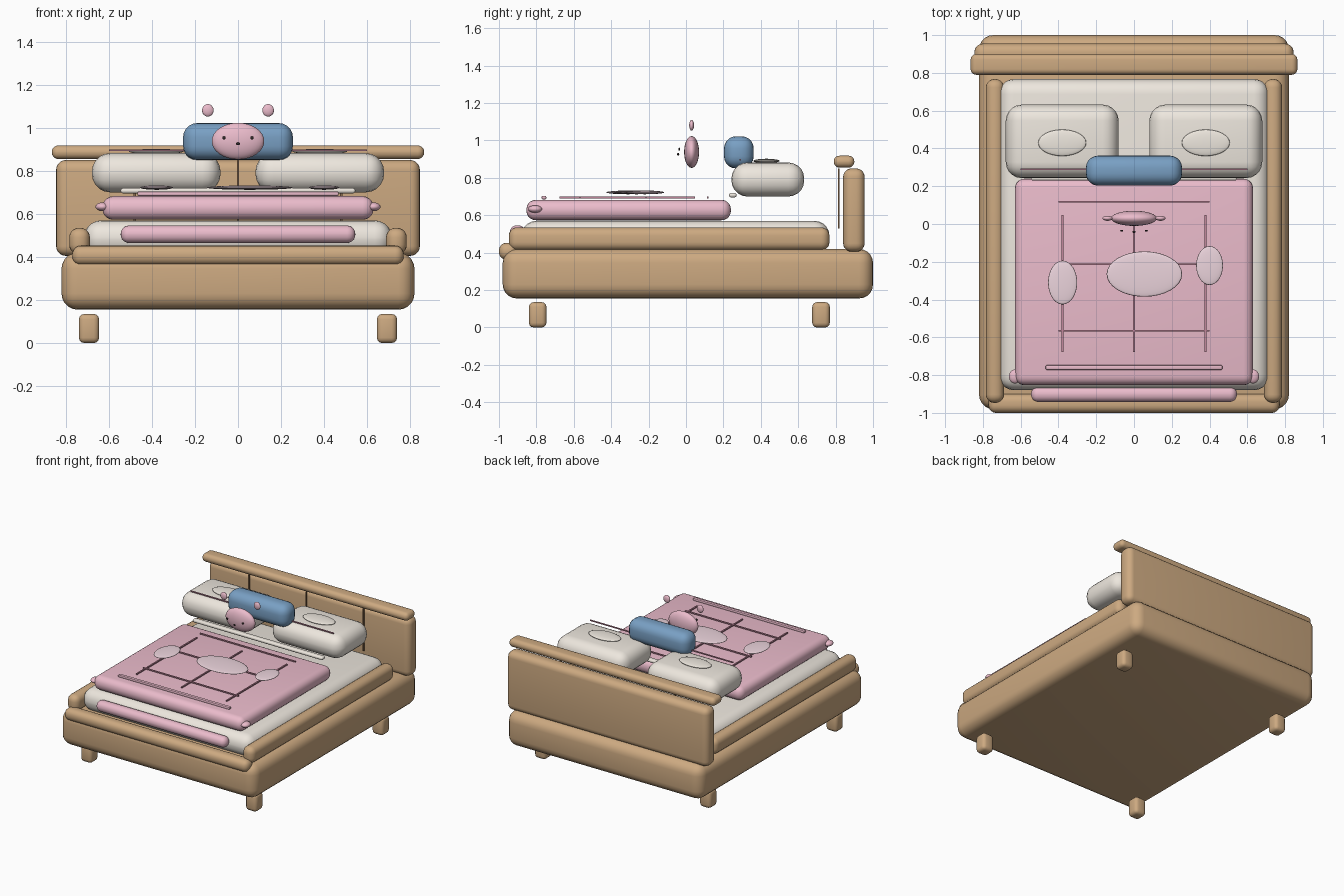
import bpy
from mathutils import Matrix
import bmesh

if "Cube" in bpy.data.objects:
    bpy.data.objects.remove(bpy.data.objects["Cube"])


def material(name, rgb):
    m = bpy.data.materials.new(name)
    m.diffuse_color = (*rgb, 1)
    m.use_nodes = True
    m.node_tree.nodes["Principled BSDF"].inputs["Base Color"].default_value = m.diffuse_color
    return m


WOOD = material("wood", (0.61, 0.40, 0.22))
GROOVE = material("groove", (0.25, 0.14, 0.07))
LINEN = material("linen", (0.85, 0.80, 0.73))
PINK = material("pink", (0.83, 0.50, 0.60))
STITCH = material("stitch", (0.55, 0.25, 0.34))
PALE = material("pale_pink", (0.84, 0.66, 0.72))
BLUE = material("blue", (0.19, 0.35, 0.55))
DARK = material("dark", (0.03, 0.02, 0.02))


def finish(name, bm, mat, angle):
    me = bpy.data.meshes.new(name)
    bm.to_mesh(me)
    bm.free()
    me.materials.append(mat)
    ob = bpy.data.objects.new(name, me)
    bpy.context.scene.collection.objects.link(ob)
    bpy.ops.object.select_all(action='DESELECT')
    bpy.context.view_layer.objects.active = ob
    ob.select_set(True)
    bpy.ops.object.shade_smooth_by_angle(angle=angle)
    return ob


def box(name, x, y, z, mat, radius=0.0, segments=5):
    """Rounded box from (min, max) pairs."""
    size = [b - a for a, b in (x, y, z)]
    mid = [(a + b) / 2 for a, b in (x, y, z)]
    bm = bmesh.new()
    bmesh.ops.create_cube(bm, size=1, matrix=Matrix.LocRotScale(None, None, size))
    if radius:
        bmesh.ops.bevel(bm, geom=bm.edges[:], offset=radius, segments=segments,
                        profile=0.5, affect='EDGES', clamp_overlap=True)
    ob = finish(name, bm, mat, 0.7)
    ob.location = mid
    return ob


def ball(name, centre, radii, mat):
    bm = bmesh.new()
    bmesh.ops.create_uvsphere(bm, u_segments=32, v_segments=16, radius=1,
                              matrix=Matrix.LocRotScale(None, None, radii))
    ob = finish(name, bm, mat, 3.1)
    ob.location = centre
    return ob


# Frame
box("bed_base", (-0.82, 0.82), (-0.98, 1.0), (0.155, 0.42), WOOD, 0.075)
box("headboard", (-0.845, 0.845), (0.84, 0.955), (0.405, 0.85), WOOD, 0.045)
box("headboard_cap", (-0.865, 0.865), (0.79, 0.90), (0.855, 0.918), WOOD, 0.03)
box("foot_rail", (-0.77, 0.77), (-1.0, -0.90), (0.362, 0.452), WOOD, 0.04)
for x in (-0.48, 0, 0.48):
    box("headboard_groove", (x - 0.005, x + 0.005), (0.814, 0.822), (0.53, 0.85), GROOVE)

# Side rails and legs, mirrored
for side, s in (("left", -1), ("right", 1)):
    cx = s * 0.736
    box(side + "_rail", (cx - 0.048, cx + 0.048), (-0.947, 0.767), (0.412, 0.535), WOOD, 0.044)
    for end, y in (("front", -0.793), ("back", 0.722)):
        box(f"{end}_{side}_leg", (s * 0.692 - 0.047, s * 0.692 + 0.047),
            (y - 0.047, y + 0.047), (0, 0.135), WOOD, 0.025, 3)

# Mattress and bedding
box("mattress", (-0.715, 0.715), (-0.88, 0.767), (0.40, 0.57), LINEN, 0.08)
box("blanket", (-0.63, 0.63), (-0.853, 0.24), (0.573, 0.682), PINK, 0.05)
box("blanket_drop", (-0.545, 0.545), (-0.942, -0.86), (0.465, 0.546), PINK, 0.038)
box("blanket_hem", (-0.468, 0.468), (-0.772, -0.747), (0.684, 0.704), PINK, 0.007, 2)
box("sheet_fold", (-0.545, 0.545), (0.23, 0.27), (0.695, 0.72), LINEN, 0.011, 3)

# Quilt stitching and soft patches
for y in (0.117, -0.213, -0.565):
    box("cross_stitch", (-0.40, 0.40), (y - 0.004, y + 0.004), (0.69, 0.699), STITCH)
for x in (-0.378, 0, 0.378):
    box("long_stitch", (x - 0.005, x + 0.005), (-0.677, 0.047), (0.69, 0.699), STITCH)
for x, y, rx, ry in ((0.055, -0.265, 0.20, 0.12), (-0.378, -0.31, 0.077, 0.116),
                     (0.40, -0.22, 0.071, 0.103)):
    ball("quilt_patch", (x, y, 0.722), (rx, ry, 0.01), PALE)

# Pillows and blanket corner tufts, mirrored
for side, s in (("left", -1), ("right", 1)):
    cx = s * 0.38
    box(side + "_pillow", (cx - 0.299, cx + 0.299), (0.243, 0.632), (0.70, 0.882), LINEN, 0.085)
    ball(side + "_pillow_puff", (cx, 0.43, 0.89), (0.127, 0.07, 0.012), LINEN)
    box(side + "_pillow_seam", (cx - 0.22, cx + 0.22), (0.286, 0.294), (0.892, 0.9), STITCH)
    ball(side + "_blanket_tuft", (s * 0.63, -0.807, 0.633), (0.032, 0.037, 0.02), PINK)

# Cushion and toy head
box("cushion", (-0.255, 0.255), (0.203, 0.362), (0.85, 1.022), BLUE, 0.065)
ball("toy_face", (0, 0.03, 0.938), (0.122, 0.04, 0.085), PINK)
for s in (-1, 1):
    ball("toy_ear", (s * 0.14, 0.03, 1.081), (0.027, 0.013, 0.029), PINK)
    ball("toy_eye", (s * 0.065, -0.036, 0.953), (0.008, 0.005, 0.008), DARK)
ball("toy_nose", (0, -0.042, 0.926), (0.009, 0.006, 0.007), DARK)
